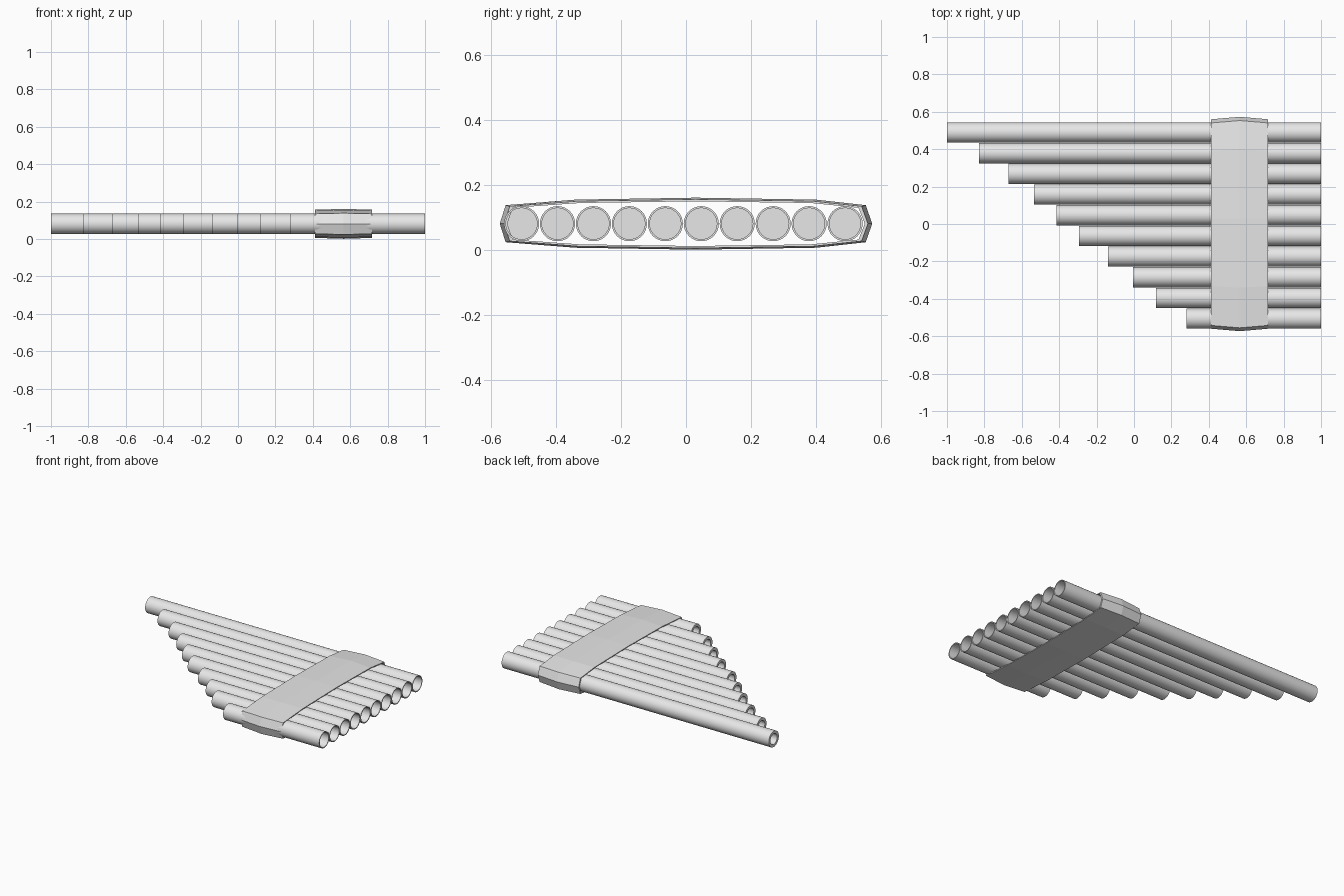
import bpy, bmesh, math

cube = bpy.data.objects.get("Cube")
if cube:
    bpy.data.objects.remove(cube, do_unlink=True)

# Single plain material
grey = bpy.data.materials.new("light_grey")
grey.use_nodes = True
grey.diffuse_color = (0.8, 0.8, 0.8, 1)
grey.node_tree.nodes["Principled BSDF"].inputs["Base Color"].default_value = (0.8, 0.8, 0.8, 1)

SIDES = 32
MID_Z = 0.081


def finish(name, bm, smooth):
    bmesh.ops.recalc_face_normals(bm, faces=bm.faces)
    mesh = bpy.data.meshes.new(name)
    bm.to_mesh(mesh)
    bm.free()
    obj = bpy.data.objects.new(name, mesh)
    bpy.context.collection.objects.link(obj)
    mesh.materials.append(grey)
    if smooth:
        bpy.ops.object.select_all(action='DESELECT')
        obj.select_set(True)
        bpy.context.view_layer.objects.active = obj
        bpy.ops.object.shade_smooth_by_angle(angle=math.radians(30))
    return obj


def bridge(bm, a, b):
    n = len(a)
    for i in range(n):
        j = (i + 1) % n
        bm.faces.new((a[i], a[j], b[j], b[i]))


def pipe(name, start, y, end=1.0, radius=0.054):
    """Hollow pipe along x: narrow mouth at the start, long bore from the end."""
    profile = [(start + 0.06, 0.036), (start, 0.036), (start, radius),
               (end, radius), (end, 0.048), (start + 0.1, 0.048)]
    bm = bmesh.new()
    rings = []
    for x, r in profile:
        angles = [2 * math.pi * k / SIDES for k in range(SIDES)]
        rings.append([bm.verts.new((x, y + r * math.cos(a), MID_Z + r * math.sin(a)))
                      for a in angles])
    for a, b in zip(rings, rings[1:]):
        bridge(bm, a, b)
    bm.faces.new(rings[0])
    bm.faces.new(rings[-1])
    finish(name, bm, True)


# Graduated row of pipes, shortest at the front
starts = [0.28, 0.117, -0.005, -0.14, -0.295, -0.415, -0.535, -0.67, -0.83, -1.0]
for i, start in enumerate(starts):
    pipe(f"pipe_{i + 1}", start, -0.506 + 0.1106 * i)

# Binding band: faceted loop wrapped round the pipes, bulging at mid width
upper = [(0.573, 0), (0.553, 0.057), (0.4, 0.074), (0.03, 0.08),
         (-0.34, 0.074), (-0.555, 0.057), (-0.573, 0)]
outline = upper + [(y, -z) for y, z in reversed(upper[1:-1])]
sections = [(0.412, 0.977, 0.94), (0.565, 1, 1), (0.717, 0.977, 0.94),
            (0.717, 0.96, 0.86), (0.565, 0.975, 0.9), (0.412, 0.96, 0.86)]
bm = bmesh.new()
loops = [[bm.verts.new((x, y * sy, MID_Z + z * sz)) for y, z in outline]
         for x, sy, sz in sections]
for i, loop in enumerate(loops):
    bridge(bm, loop, loops[(i + 1) % len(loops)])
finish("binding_band", bm, False)
